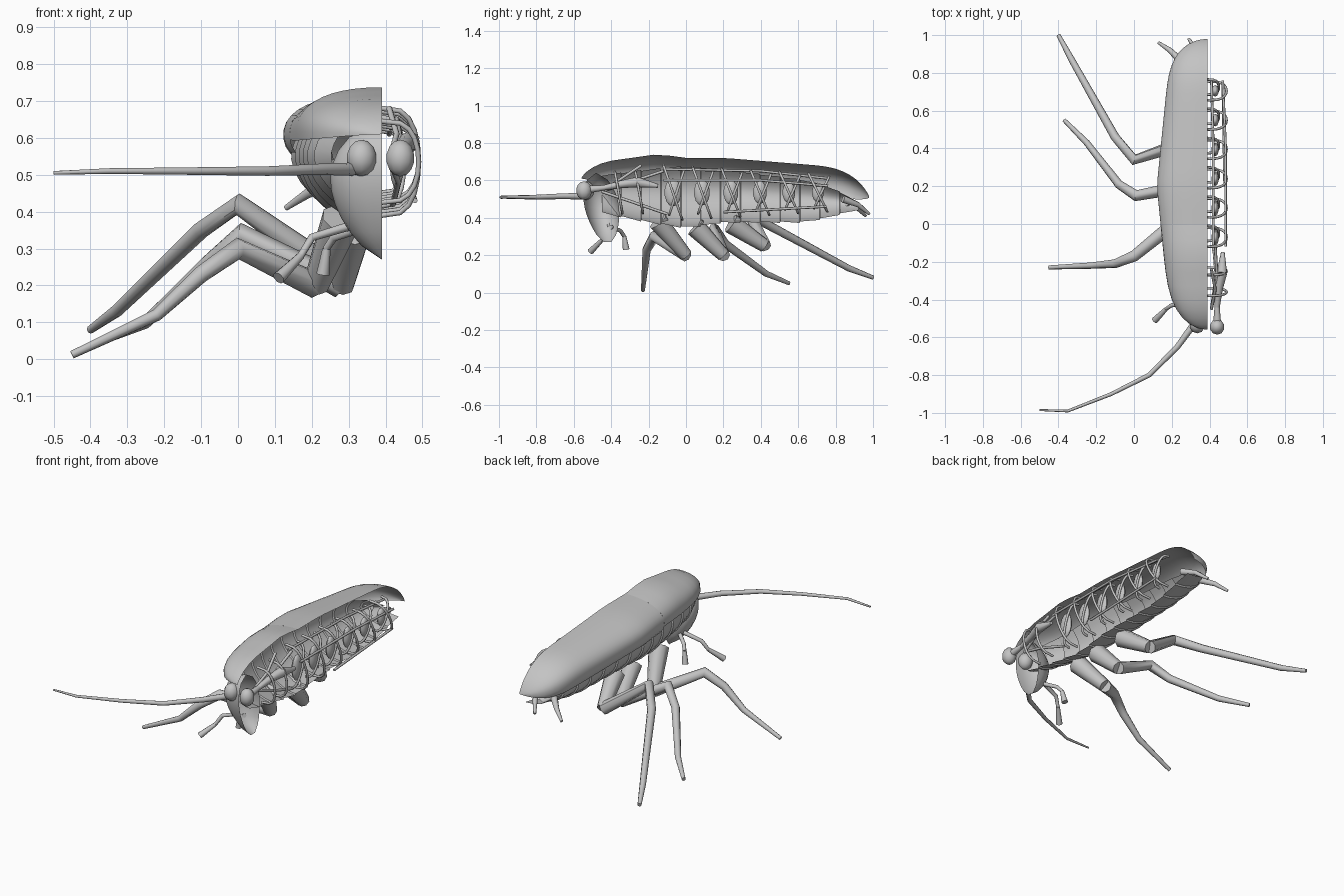
import bpy, bmesh, math
from mathutils import Vector

if "Cube" in bpy.data.objects:
    bpy.data.objects.remove(bpy.data.objects["Cube"])

CUT = .39      # plane where the body is halved
GREY = (.55, .55, .55, 1)

grey = bpy.data.materials.new("plain_grey")
grey.use_nodes = True
grey.diffuse_color = GREY
grey.node_tree.nodes["Principled BSDF"].inputs["Base Color"].default_value = GREY


def finish(name, mesh, angle=50):
    obj = bpy.data.objects.new(name, mesh)
    bpy.context.collection.objects.link(obj)
    mesh.materials.clear()
    mesh.materials.append(grey)
    bpy.ops.object.select_all(action="DESELECT")
    obj.select_set(True)
    bpy.context.view_layer.objects.active = obj
    bpy.ops.object.shade_smooth_by_angle(angle=math.radians(angle))


def finish_bmesh(name, bm, angle=50):
    mesh = bpy.data.meshes.new(name)
    bm.to_mesh(mesh)
    bm.free()
    finish(name, mesh, angle)


def sheet(name, sections, angle=50):
    """Skin a row of equally long cross-sections."""
    bm = bmesh.new()
    rows = [[bm.verts.new(point) for point in section] for section in sections]
    for near, far in zip(rows, rows[1:]):
        for i in range(len(near) - 1):
            bm.faces.new((near[i], near[i + 1], far[i + 1], far[i]))
    bmesh.ops.remove_doubles(bm, verts=bm.verts, dist=.0005)
    bmesh.ops.recalc_face_normals(bm, faces=bm.faces)
    finish_bmesh(name, bm, angle)


def tube(name, points, start_radius, end_radius):
    """Round rod along a path, tapering evenly from start to end."""
    curve = bpy.data.curves.new(name, "CURVE")
    curve.dimensions = "3D"
    curve.bevel_depth = 1
    curve.bevel_resolution = 2
    curve.use_fill_caps = True
    spline = curve.splines.new("POLY")
    last = len(points) - 1
    spline.points.add(last)
    for i, point in enumerate(points):
        spline.points[i].co = (*point, 1)
        spline.points[i].radius = start_radius + (end_radius - start_radius) * i / last
    path = bpy.data.objects.new(name + "_path", curve)
    bpy.context.collection.objects.link(path)
    graph = bpy.context.evaluated_depsgraph_get()
    mesh = bpy.data.meshes.new_from_object(path.evaluated_get(graph))
    bpy.data.objects.remove(path)
    finish(name, mesh)


def ball(name, centre, size):
    bm = bmesh.new()
    bmesh.ops.create_uvsphere(bm, u_segments=10, v_segments=7, radius=1)
    bmesh.ops.scale(bm, vec=size, verts=bm.verts)
    bmesh.ops.translate(bm, vec=centre, verts=bm.verts)
    finish_bmesh(name, bm)


def steps(start, end, count):
    return [start + (end - start) * i / count for i in range(count + 1)]


def oval(y, width, level, peak, power, tuck):
    """Oval arc from the cut plane out to the side, tucked in past its widest point."""
    return [(CUT - width * math.sin(turn) ** power, y,
             level + (peak - level) * math.copysign(abs(math.cos(turn)) ** power, math.cos(turn)))
            for turn in steps(0, math.pi / 2 + tuck, 12)]


def rounding(y):
    """One along the body, falling to zero at its two ends."""
    near_end = max(0, (y - .62) / .36, (-.1 - y) / .46)
    return math.sqrt(max(0, 1 - near_end ** 4))


def half_width(y):
    return (.27 - .1 * abs(y - .2)) * rounding(y)


def widest_level(y):
    return .61 - .08 * max(0, y - .2) - .5 * max(0, y - .7) ** 2


# Back shield and folded wings, with a hump across the shield
def back_section(y, tuck):
    hump = .02 * max(0, 1 - abs(y + .15) / .15)
    level = widest_level(y)
    return oval(y, half_width(y), level, level + .11 * rounding(y) ** 1.5 + hump, .85, tuck)


sheet("back_shield", [back_section(-.56 * math.sin(turn), .1) for turn in steps(0, math.pi / 2, 10)], 60)
sheet("folded_wing", [back_section(.98 * math.sin(turn), .4) for turn in steps(0, math.pi / 2, 20)], 60)


# Hollow belly with overlapping segments
def belly_section(y, flare):
    floor = .38 - .03 * max(0, 1 - 5 * abs(y)) + .25 * max(0, y - .65) + .2 * max(0, -y - .2)
    return oval(y, half_width(y) - .03 + flare, widest_level(y) - .06, floor - flare, 1.1, .7)


rings = []
edges = steps(-.45, .93, 13)
for front, back in zip(edges, edges[1:]):
    rings += [belly_section(front, 0), belly_section(back - .004, .008)]
sheet("belly", rings, 30)


# Hollow half head, narrow at the chin
def head_section(t):
    width = .14 * math.sqrt(abs(math.sin(math.pi * t ** 1.3)))
    depth = .6 * width + .02 * (1 - t)
    return [(CUT - width * math.sin(turn), -.42 - .06 * t - depth * math.cos(turn), .27 + .37 * t)
            for turn in steps(0, math.pi, 10)]


sheet("head", [head_section(t) for t in steps(0, 1, 10)])
ball("eye", (.335, -.535, .545), (.042, .045, .05))

# Antenna
tube("antenna", [(.31, -.54, .515), (.23, -.65, .515), (.08, -.8, .51),
                 (-.12, -.9, .51), (-.35, -.99, .51), (-.5, -.985, .505)], .018, .005)

# Mouth feelers with a thick last joint
feelers = {
    "front_feeler": [(.3, -.41, .36), (.2, -.43, .33), (.17, -.45, .28), (.11, -.51, .22)],
    "rear_feeler": [(.32, -.4, .35), (.26, -.35, .33), (.24, -.33, .3), (.23, -.32, .23)],
}
for name, path in feelers.items():
    tube(name, path[:3], .012, .01)
    tube(name + "_tip", path[2:], .011, .018)

# Tail prongs
tube("outer_tail_prong", [(.25, .86, .48), (.19, .92, .45), (.13, .96, .41)], .02, .008)
tube("inner_tail_prong", [(.36, .84, .5), (.33, .92, .47), (.29, .98, .42)], .02, .008)

# Legs: hip, elbow, knee, shin, ankle, toe
legs = {
    "front": [(.28, -.15, .38), (.21, 0, .2), (0, -.17, .3), (-.1, -.21, .23),
              (-.22, -.22, .12), (-.45, -.23, .012)],
    "middle": [(.31, .05, .35), (.28, .2, .2), (.01, .15, .34), (-.08, .21, .26),
               (-.25, .43, .1), (-.37, .55, .05)],
    "hind": [(.29, .24, .37), (.24, .42, .25), (0, .34, .42), (-.1, .46, .35),
             (-.33, .87, .13), (-.4, 1, .08)],
}
for side, path in legs.items():
    tube(side + "_hip", path[:2], .055, .036)
    tube(side + "_leg", path[1:], .036, .011)


def hoop(name, y, half_height, bulge, lean):
    """Leaning half hoop standing out from the cut plane."""
    points = [(CUT + bulge * abs(math.sin(turn)) ** .6, y - lean * math.cos(turn),
               .535 + half_height * math.cos(turn)) for turn in steps(0, math.pi, 10)]
    tube(name, points, .007, .007)


# Breathing tubes: crossed hoops and a leaf-shaped sac for each segment
for k in range(6):
    y = -.07 + .155 * k
    size = 1 - .06 * k
    hoop("breathing_hoop", y, .145 * size, .1, .05)
    hoop("cross_tube", y + .02, .12 * size, .06, -.04)
    ball("air_sac", (.43, y, .535), (.02, .045 * size, .075 * size))
for y in (-.36, -.25):
    hoop("front_hoop", y, .11, .1, .02)

# Long tubes linking the segments
tube("upper_long_tube", [(.42, -.14, .66), (.42, .4, .65), (.41, .76, .61)], .007, .007)
tube("outer_long_tube", [(.485, -.12, .6), (.485, .4, .6), (.47, .76, .57)], .007, .007)
tube("lower_long_tube", [(.48, .2, .43), (.47, .75, .46)], .007, .007)

# Gullet and front tubes
ball("gullet_bulb", (.44, -.545, .545), (.04, .042, .05))
tube("gullet_neck", [(.44, -.54, .55), (.44, -.44, .56)], .022, .014)
tube("gullet", [(.44, -.44, .56), (.45, -.34, .58), (.465, -.26, .59)], .014, .028)
tube("gullet_end", [(.465, -.26, .59), (.47, -.15, .57)], .028, .01)
for name, end in (("upper", (.41, -.24, .68)), ("middle", (.43, -.12, .65)), ("lower", (.42, -.1, .42))):
    start = Vector((.41, -.45, .54))
    tube("front_" + name + "_tube", [start, start.lerp(Vector(end), .5) + Vector((.02, 0, 0)), end], .008, .008)
